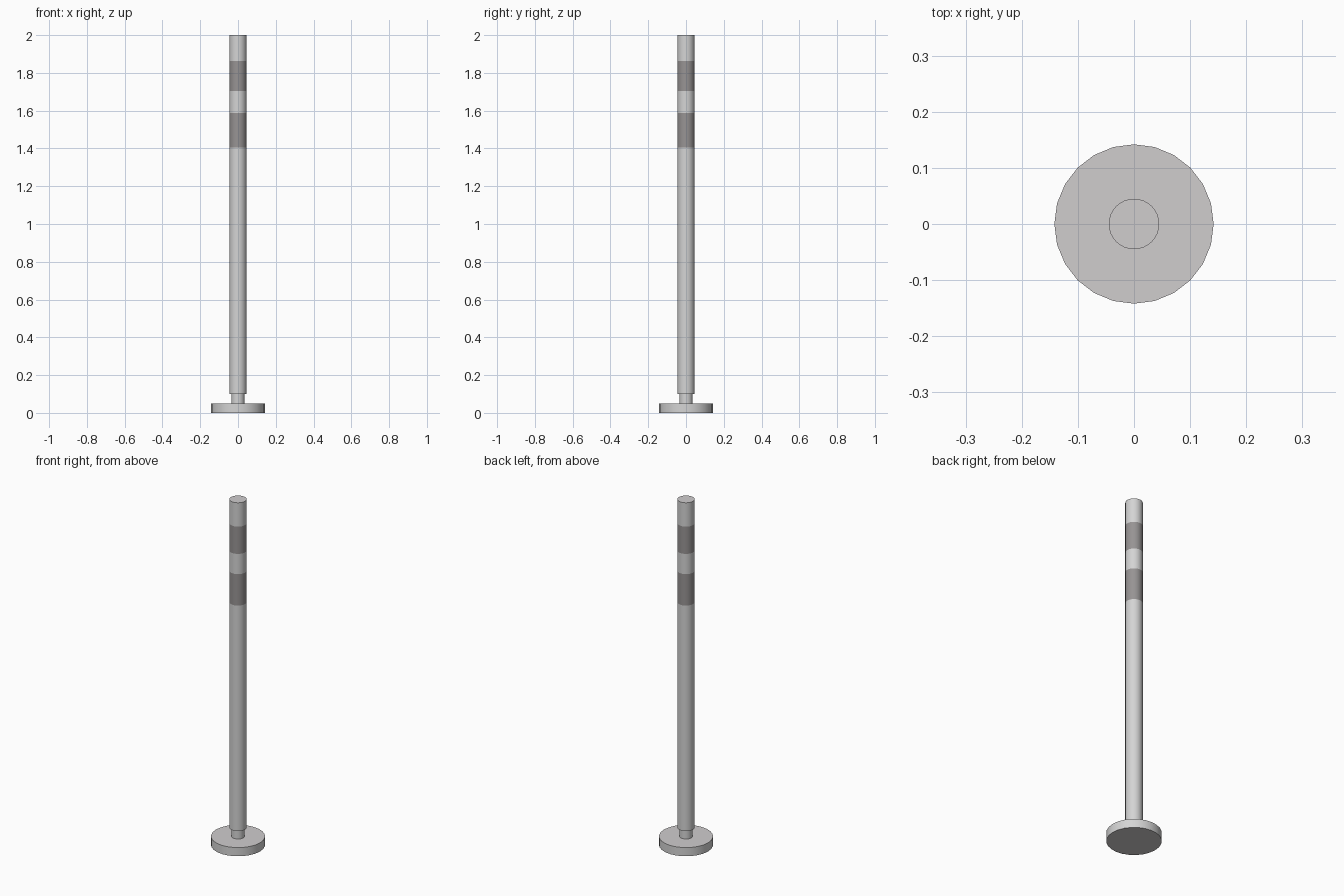
import bpy, bmesh, math

if "Cube" in bpy.data.objects:
    bpy.data.objects.remove(bpy.data.objects["Cube"])


def material(name, rgb):
    m = bpy.data.materials.new(name)
    m.diffuse_color = (*rgb, 1)
    m.use_nodes = True
    m.node_tree.nodes["Principled BSDF"].inputs["Base Color"].default_value = m.diffuse_color
    return m


LIGHT = material("light_grey", (0.66, 0.66, 0.66))
DARK = material("dark_warm_grey", (0.31, 0.295, 0.295))
CAP = material("warm_light_grey", (0.63, 0.61, 0.615))


def column(name, radius, heights, sides, bands=()):
    """Capped cylinder with rings at the given heights; bands lists dark sections."""
    bm = bmesh.new()
    rings = [[bm.verts.new((radius * math.cos(a), radius * math.sin(a), z))
              for a in (2 * math.pi * i / sides for i in range(sides))]
             for z in heights]
    for k in range(len(rings) - 1):
        lo, hi = rings[k], rings[k + 1]
        for i in range(sides):
            j = (i + 1) % sides
            f = bm.faces.new((lo[i], lo[j], hi[j], hi[i]))
            f.material_index = 1 if k in bands else 0
    for f in (bm.faces.new(rings[0][::-1]), bm.faces.new(rings[-1])):
        f.material_index = 2
    mesh = bpy.data.meshes.new(name)
    bm.to_mesh(mesh)
    bm.free()
    for m in (LIGHT, DARK, CAP):
        mesh.materials.append(m)
    ob = bpy.data.objects.new(name, mesh)
    bpy.context.collection.objects.link(ob)
    bpy.ops.object.select_all(action='DESELECT')
    ob.select_set(True)
    bpy.context.view_layer.objects.active = ob
    bpy.ops.object.shade_smooth_by_angle(angle=math.radians(40))
    return ob


# Round foot plate
column("base_plate", 0.142, (0, 0.05), 24)
# Short narrow neck between plate and post
column("neck", 0.035, (0.05, 0.10), 24)
# Tall post with two dark bands near the top
column("post", 0.045, (0.10, 1.405, 1.587, 1.704, 1.862, 2.0), 32, bands=(1, 3))
